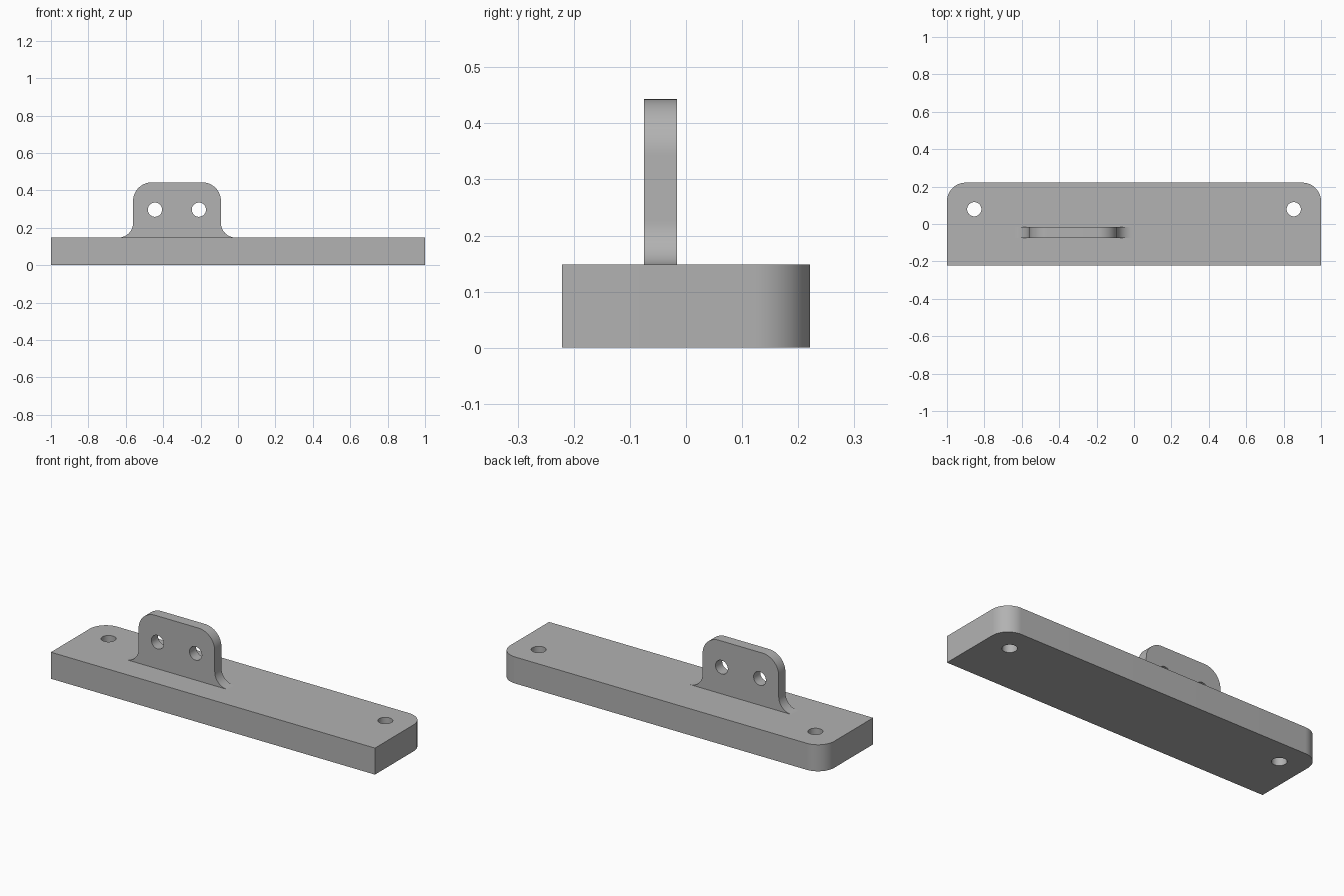
import bpy, bmesh
from math import pi, cos, sin, radians
from mathutils import Matrix, Vector

cube = bpy.data.objects.get("Cube")
if cube:
    bpy.data.objects.remove(cube, do_unlink=True)

# Single flat colour
grey = bpy.data.materials.new("light_grey")
grey.use_nodes = True
colour = (0.445, 0.445, 0.445, 1)
grey.diffuse_color = colour
grey.node_tree.nodes["Principled BSDF"].inputs["Base Color"].default_value = colour


def arc(cx, cy, r, start, end, steps=16):
    """Points of an arc, angles in degrees."""
    angles = [radians(start + (end - start) * i / steps) for i in range(steps + 1)]
    return [(cx + r * cos(a), cy + r * sin(a)) for a in angles]


def prism(name, outline, low, high, matrix=Matrix()):
    """Extrude a 2D outline from low to high along its local z."""
    bm = bmesh.new()
    face = bm.faces.new([bm.verts.new((x, y, low)) for x, y in outline])
    extruded = bmesh.ops.extrude_face_region(bm, geom=[face])["geom"]
    verts = [v for v in extruded if isinstance(v, bmesh.types.BMVert)]
    bmesh.ops.translate(bm, verts=verts, vec=Vector((0, 0, high - low)))
    bmesh.ops.transform(bm, matrix=matrix, verts=bm.verts)
    bmesh.ops.recalc_face_normals(bm, faces=bm.faces)
    mesh = bpy.data.meshes.new(name)
    bm.to_mesh(mesh)
    bm.free()
    mesh.materials.append(grey)
    obj = bpy.data.objects.new(name, mesh)
    bpy.context.collection.objects.link(obj)
    return obj


def drill(obj, centres, r, low, high, matrix=Matrix()):
    """Cut round through holes, then shade the curved walls smooth."""
    bpy.context.view_layer.objects.active = obj
    for x, y in centres:
        cutter = prism("hole_cutter", arc(x, y, r, 0, 360, 48)[:-1],
                       low - 0.05, high + 0.05, matrix)
        cutter.hide_render = True
        cut = obj.modifiers.new("hole", "BOOLEAN")
        cut.object = cutter
        cut.solver = "EXACT"
        bpy.ops.object.modifier_apply(modifier=cut.name)
        bpy.data.objects.remove(cutter, do_unlink=True)
    bpy.ops.object.select_all(action="DESELECT")
    obj.select_set(True)
    bpy.ops.object.shade_smooth_by_angle(angle=radians(30))


# Base bar with rounded rear corners and two mounting holes
depth, height, corner = 0.221, 0.148, 0.1
outline = [(-1, -depth), (1, -depth)]
outline += arc(1 - corner, depth - corner, corner, 0, 90)
outline += arc(corner - 1, depth - corner, corner, 90, 180)
base = prism("base_bar", outline, 0, height)
drill(base, [(-0.854, 0.079), (0.854, 0.079)], 0.038, 0, height)

# Upright lug: rounded top corners, flared foot, two cross holes
upright = Matrix.Rotation(pi / 2, 4, "X")
left, right, top, flare = -0.561, -0.091, 0.443, 0.078
outline = arc(right + flare, height + flare, flare, 270, 180)
outline += arc(right - corner, top - corner, corner, 0, 90)
outline += arc(left + corner, top - corner, corner, 90, 180)
outline += arc(left - flare, height + flare, flare, 0, -90)
lug = prism("upright_lug", outline, 0.016, 0.075, upright)
drill(lug, [(-0.444, 0.297), (-0.209, 0.297)], 0.038, 0.016, 0.075, upright)
